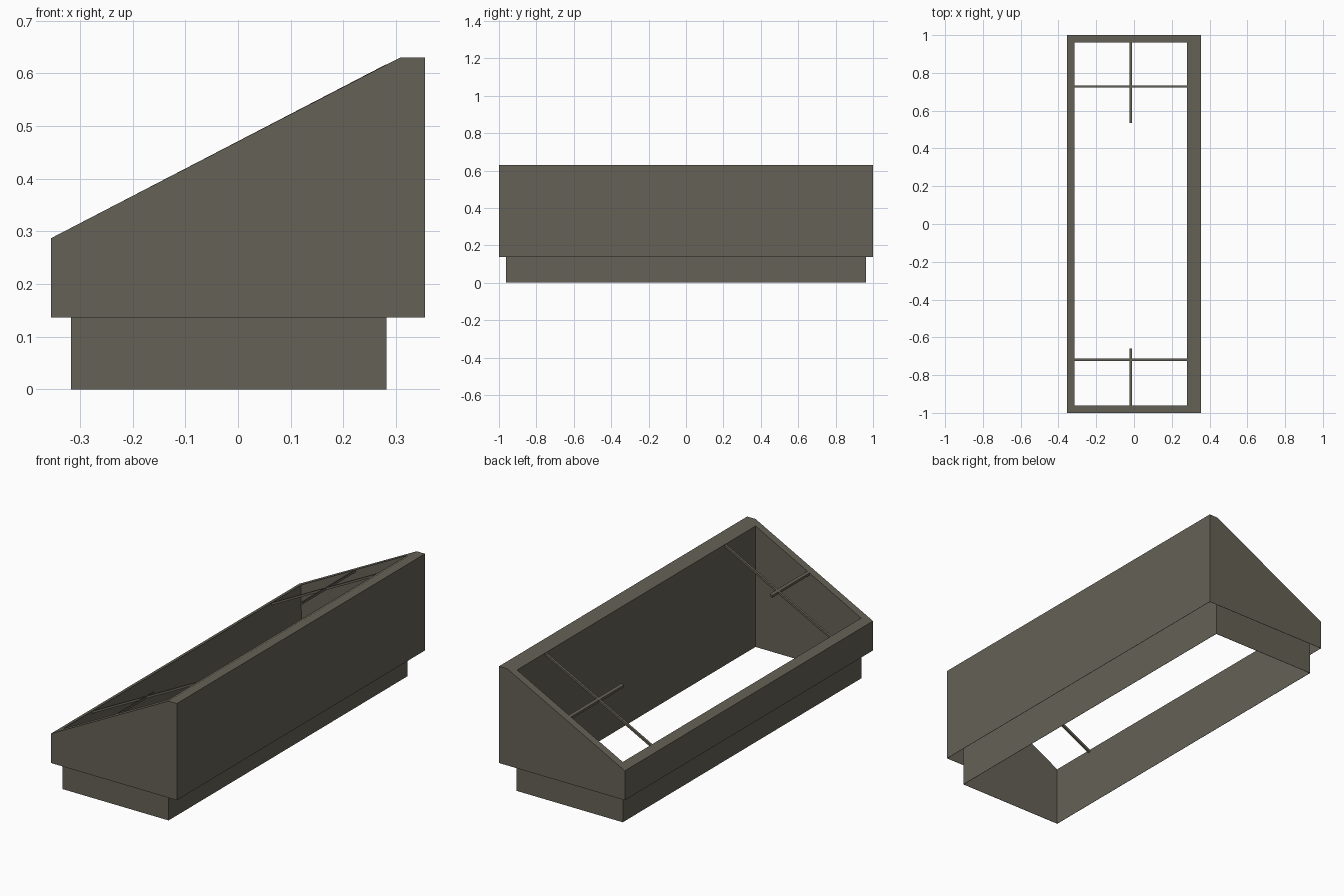
import bpy, bmesh, math
from mathutils import Matrix

if "Cube" in bpy.data.objects:
    bpy.data.objects.remove(bpy.data.objects["Cube"])

mat = bpy.data.materials.new("grey_brown_metal")
mat.diffuse_color = (0.13, 0.12, 0.093, 1)
mat.use_nodes = True
mat.node_tree.nodes["Principled BSDF"].inputs["Base Color"].default_value = mat.diffuse_color

X, Y = 0.355, 1.0               # outer casing half sizes
IL, IR, IY = -0.317, 0.282, 0.962   # inner sleeve limits
STEP, LOW, HIGH, BEND = 0.137, 0.287, 0.63, 0.308
SLOPE = (HIGH - LOW) / (BEND + X)


def roof(x):
    return min(HIGH, LOW + (x + X) * SLOPE)


def add_object(name, bm):
    mesh = bpy.data.meshes.new(name)
    bm.to_mesh(mesh)
    bm.free()
    mesh.materials.append(mat)
    ob = bpy.data.objects.new(name, mesh)
    bpy.context.collection.objects.link(ob)
    return ob


def sheet(name, polygons):
    """Thin sheet-metal part from outward-facing polygons."""
    bm = bmesh.new()
    for poly in polygons:
        bm.faces.new([bm.verts.new(p) for p in poly])
    bmesh.ops.remove_doubles(bm, verts=bm.verts, dist=1e-5)
    ob = add_object(name, bm)
    mod = ob.modifiers.new("thickness", 'SOLIDIFY')
    mod.thickness = 0.002
    mod.offset = -1


def walls(name, xl, xr, y, z, bends=()):
    """Four walls from height z up to the sloping roof line."""
    def end(yy):
        top = [(x, yy, roof(x)) for x in (xr, *bends, xl)]
        return [(xl, yy, z), (xr, yy, z)] + top
    side = lambda x: [(x, -y, z), (x, y, z), (x, y, roof(x)), (x, -y, roof(x))]
    sheet(name, [end(-y), end(y)[::-1], side(xr), side(xl)[::-1]])


# outer casing and inner sleeve
walls("outer_casing", -X, X, Y, STEP, (BEND,))
walls("inner_sleeve", IL, IR, IY, 0.0)

# sloping rim joining the two, with a flat strip along the high side
outer = [(-X, -Y), (BEND, -Y), (BEND, Y), (-X, Y)]
inner = [(IL, -IY), (IR, -IY), (IR, IY), (IL, IY)]
rim = [[outer[i], outer[(i + 1) % 4], inner[(i + 1) % 4], inner[i]] for i in range(4)]
rim.append([(BEND, -Y), (X, -Y), (X, Y), (BEND, Y)])
sheet("top_rim", [[(x, y, roof(x)) for x, y in q] for q in rim])


def bar(name, x0, x1, y0, y1, t=0.012):
    """Bar lying just under the slope."""
    bm = bmesh.new()
    bmesh.ops.create_cube(bm, size=1.0)
    for v in bm.verts:
        x = x1 if v.co.x > 0 else x0
        y = y1 if v.co.y > 0 else y0
        v.co = (x, y, roof(x) - (0.001 if v.co.z > 0 else t + 0.001))
    add_object(name, bm)


# glazing bars at both ends
MX, H = -0.017, 0.006
for end, yc, ya, yb in (("back", 0.728, 0.535, IY), ("front", -0.718, -IY, -0.66)):
    bar(end + "_cross_bar", IL, IR, yc - H, yc + H)
    bar(end + "_short_bar", MX - H, MX + H, ya, yb)
